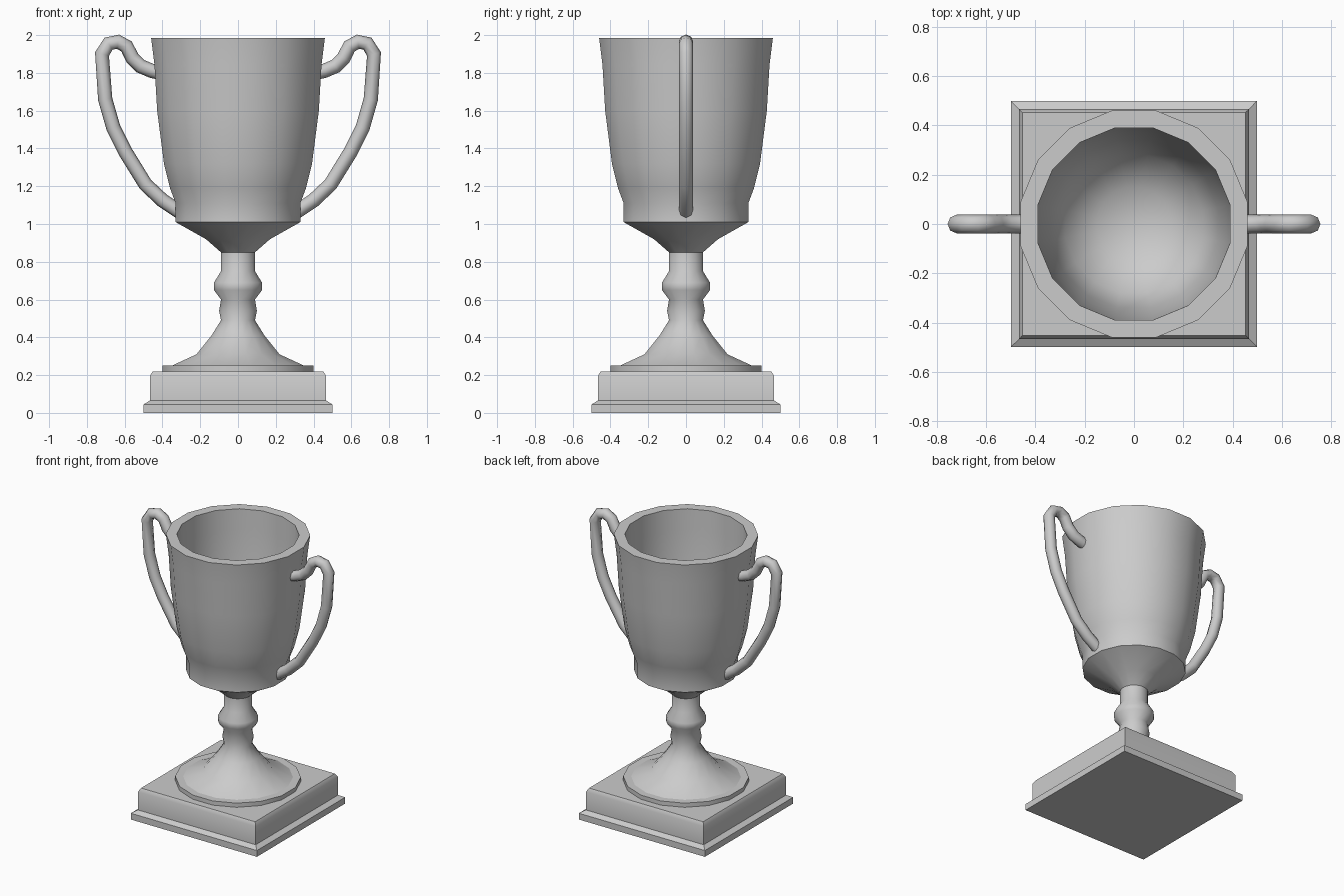
import bpy, bmesh, math

if "Cube" in bpy.data.objects:
    bpy.data.objects.remove(bpy.data.objects["Cube"])


def finish(ob, angle=40):
    bpy.ops.object.select_all(action='DESELECT')
    bpy.context.view_layer.objects.active = ob
    ob.select_set(True)
    bpy.ops.object.shade_smooth_by_angle(angle=math.radians(angle))


def lathe(name, profile, sides, angle=40):
    """Spin (half-width, z) points; flat sides face the axes."""
    bm = bmesh.new()
    k = 1 / math.cos(math.pi / sides)
    rings = []
    for r, z in profile:
        if r == 0:
            rings.append([bm.verts.new((0, 0, z))] * sides)
            continue
        ring = []
        for i in range(sides):
            a = 2 * math.pi * (i + 0.5) / sides
            ring.append(bm.verts.new((r * k * math.cos(a), r * k * math.sin(a), z)))
        rings.append(ring)
    for lo, hi in zip(rings, rings[1:]):
        for i in range(sides):
            j = (i + 1) % sides
            bm.faces.new(dict.fromkeys((lo[i], lo[j], hi[j], hi[i])))
    bmesh.ops.recalc_face_normals(bm, faces=bm.faces)
    me = bpy.data.meshes.new(name)
    bm.to_mesh(me)
    bm.free()
    ob = bpy.data.objects.new(name, me)
    bpy.context.collection.objects.link(ob)
    finish(ob, angle)
    return ob


def handle(name, side):
    path = [(.41, 1.80), (.46, 1.812), (.515, 1.835), (.56, 1.88), (.59, 1.94),
            (.635, 1.965), (.685, 1.955), (.72, 1.90), (.703, 1.66),
            (.66, 1.51), (.598, 1.385), (.49, 1.21), (.40, 1.125), (.31, 1.065)]
    cu = bpy.data.curves.new(name, 'CURVE')
    cu.dimensions = '3D'
    cu.bevel_depth = 0.038
    cu.bevel_resolution = 2
    cu.use_fill_caps = True
    sp = cu.splines.new('POLY')
    sp.points.add(len(path) - 1)
    for p, (x, z) in zip(sp.points, path):
        p.co = (side * x, 0, z, 1)
    ob = bpy.data.objects.new(name, cu)
    bpy.context.collection.objects.link(ob)
    bpy.ops.object.select_all(action='DESELECT')
    bpy.context.view_layer.objects.active = ob
    ob.select_set(True)
    bpy.ops.object.convert(target='MESH')
    finish(bpy.context.object, 60)


# square plinth with a lip
lathe("plinth", [(0, 0), (.5, 0), (.5, .045), (.467, .065), (.467, .195),
                 (.452, .22), (0, .22)], 4)

# round disc under the stem
lathe("foot_disc", [(0, .21), (.4, .21), (.4, .25), (0, .25)], 16)

# flared foot and turned stem
lathe("stem", [(0, .24), (.35, .25), (.22, .31), (.14, .41), (.09, .49), (.10, .54),
               (.09, .60), (.127, .65), (.127, .69), (.09, .75), (.09, .87),
               (0, .87)], 16, 60)

# hollow cup: outside, rim, inside
lathe("cup", [(0, .85), (.09, .85), (.17, .92), (.33, 1.01), (.33, 1.11), (.36, 1.19),
              (.392, 1.32), (.428, 1.6), (.442, 1.84), (.46, 1.985),
              (.39, 1.985), (.385, 1.84), (.375, 1.6), (.34, 1.32), (.28, 1.12),
              (.15, 1.03), (0, 1.0)], 16)

# two matching handles
handle("handle_right", 1)
handle("handle_left", -1)
